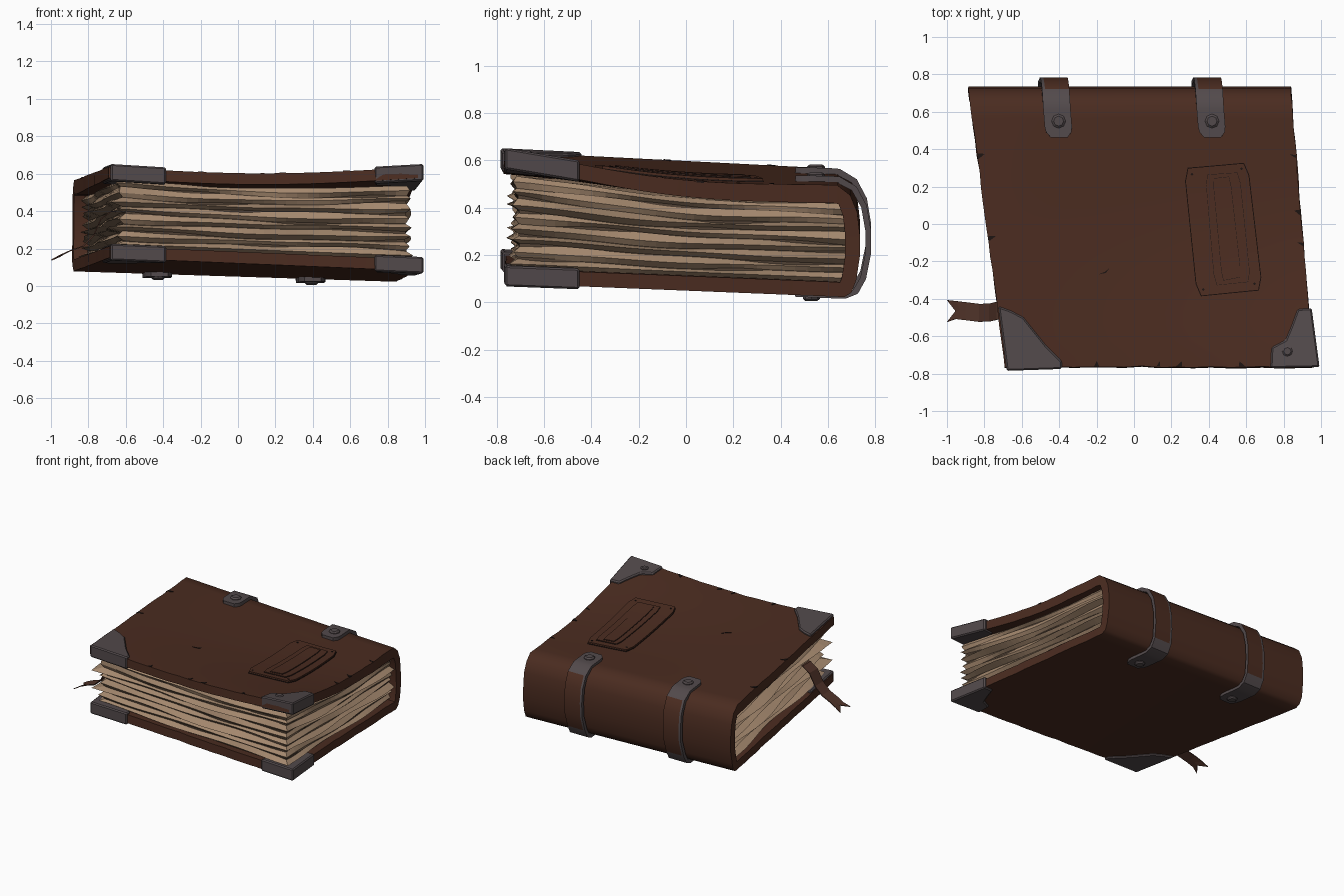
import bpy, bmesh, math, random
from math import sin, pi

if "Cube" in bpy.data.objects:
    bpy.data.objects.remove(bpy.data.objects["Cube"])
random.seed(4)

def material(name, r, g, b):
    m = bpy.data.materials.new(name)
    m.diffuse_color = (r, g, b, 1)
    m.use_nodes = True
    m.node_tree.nodes["Principled BSDF"].inputs["Base Color"].default_value = m.diffuse_color
    return m

LEATHER = material("brown leather", 0.070, 0.025, 0.0145)
METAL = material("grey metal", 0.085, 0.068, 0.071)
PAPER = material("tan paper", 0.37, 0.245, 0.155)
GAP = material("paper shadow", 0.085, 0.055, 0.036)
INK = material("dark line", 0.012, 0.007, 0.006)
RIBBON = material("ribbon brown", 0.080, 0.033, 0.022)

# --- overall shape: skewed outline, warped top surface, tilted bottom surface
Y0, THICK = -0.765, 0.062
def lerp(a, b, t): return a + (b - a) * t
def vv(y): return min(1, max(0, (y - Y0) / 1.49))
def xl(y): return lerp(-0.692, -0.89, vv(y))
def xr(y): return lerp(0.962, 0.842, vv(y))
def xat(u, y): return lerp(xl(y), xr(y), u)
def uat(x, y): return (x - xl(y)) / (xr(y) - xl(y))
def bil(u, v, fl, fr, bl, br): return lerp(lerp(fl, fr, u), lerp(bl, br, u), v)
def top_uv(u, v):
    w = min(1, max(0, u))
    return (bil(u, v, .637, .637, .56, .49) - .035 * sin(pi * w) * (1 - v)
            - .045 * w * max(0, sin(pi * v)) ** 1.5)
def ztop(x, y): return top_uv(uat(x, y), vv(y))
def zbot(x, y): return bil(uat(x, y), vv(y), .15, .08, .075, .02)
def top_thick(v): return lerp(.06, .08, v)

def finish(name, bm, mats, smooth=None, bevel=0):
    bmesh.ops.recalc_face_normals(bm, faces=bm.faces)
    me = bpy.data.meshes.new(name)
    bm.to_mesh(me); bm.free()
    for m in mats: me.materials.append(m)
    ob = bpy.data.objects.new(name, me)
    bpy.context.collection.objects.link(ob)
    if bevel:
        b = ob.modifiers.new("bevel", 'BEVEL')
        b.width, b.segments = bevel, 1
    if smooth:
        bpy.ops.object.select_all(action='DESELECT')
        ob.select_set(True)
        bpy.context.view_layer.objects.active = ob
        bpy.ops.object.shade_smooth_by_angle(angle=math.radians(smooth))
    return ob

def loft(name, rings, mats, matfn=None, ngon=False, **kw):
    """Skin closed rings of equal size and cap both ends."""
    bm = bmesh.new()
    vs = [[bm.verts.new(p) for p in r] for r in rings]
    n = len(vs[0])
    for k in range(len(vs) - 1):
        for i in range(n):
            j = (i + 1) % n
            f = bm.faces.new((vs[k][i], vs[k][j], vs[k + 1][j], vs[k + 1][i]))
            if matfn: f.material_index = matfn(k, i)
    for r in (vs[0], vs[-1]):
        if ngon: bm.faces.new(r)
        else:
            for i in range(n // 2 - 1):
                bm.faces.new((r[i], r[i + 1], r[n - 2 - i], r[n - 1 - i]))
    return finish(name, bm, mats, **kw)

# --- cover: C-shaped profile, swept across the book
ARC = [(.695, .91), (.724, .76), (.735, .56), (.735, .36), (.72, .15), (.70, .04)]
def path(u, y0, n):
    zt, zb = ztop(xat(u, .64), .64), zbot(xat(u, .67), .67)
    ys = [lerp(y0, .64, i / (n - 1)) for i in range(n)]
    yb = [lerp(.67, y0, i / (n - 1)) for i in range(n)]
    return ([(y, ztop(xat(u, y), y)) for y in ys] + [(y, lerp(zb, zt, f)) for y, f in ARC]
            + [(y, zbot(xat(u, y), y)) for y in yb])
def offset(pts, i, d):
    """Move a path point inward by d."""
    a, b = pts[max(i - 1, 0)], pts[min(i + 1, len(pts) - 1)]
    dy, dz = b[0] - a[0], b[1] - a[1]
    l = math.hypot(dy, dz)
    return pts[i][0] + d * dz / l, pts[i][1] - d * dy / l

rings, NU = [], 18
for k in range(NU + 1):
    u = k / NU
    p = path(u, Y0 + random.uniform(-.004, .006), 20)
    inner = [offset(p, i, top_thick(vv(p[i][0])) if i < 20 else THICK) for i in range(len(p))]
    nick = [random.uniform(0, .006) if k in (0, NU) else 0 for _ in p]
    s = 1 if k == 0 else -1
    out = [(xat(u, y) + s * d, y, z) for (y, z), d in zip(p, nick)]
    inn = [(xat(u, y) + s * d, y, z) for (y, z), d in zip(inner, nick)]
    rings.append(out + inn[::-1])
loft("cover", rings, [LEATHER], smooth=40)

# --- page block: ridged paper edges with thin tapering dark gaps
K, N = 8, 26
per = ([(i / N, 0) for i in range(N)] + [(1, i / N) for i in range(N)]
       + [(1 - i / 6, 1) for i in range(6)] + [(0, 1 - i / N) for i in range(N)])
def page_ring(s_fn, depth, seed):
    ring = []
    for i, (u, v) in enumerate(per):
        y = lerp(-.715, .675, v)
        d = depth * (1 + .5 * sin(i * .37 + seed * 2.1))
        s = min(1, max(0, s_fn(i)))
        x = lerp(xl(y) + .075, xr(y) - .055, u)
        lo = zbot(x, y) + THICK - .005
        hi = ztop(x, y) - top_thick(v) - .028 * u * (1 - v) ** 2
        if u == 0: x -= d * 1.5
        if u == 1: x += d
        if v == 0: y -= d
        ring.append((x, y, lerp(lo, hi, s)))
    return ring
rings = []
for k in range(K + 1):
    ph, ph2, fr = random.uniform(0, 6), random.uniform(0, 6), random.uniform(.2, .42)
    def wave(i, a=ph): return .02 * sin(i * .17 + a) + .008 * sin(i * .53 + 2 * a) if 0 < k < K else 0
    def wide(i, a=ph2, f=fr): return max(0.0025, .026 * sin(i * f + a) - .009)
    back = random.uniform(-.012, .004)
    if k: rings.append(page_ring(lambda i: k / K + wave(i) - wide(i), back, k))
    if k < K:
        rings.append(page_ring(lambda i: k / K + wave(i) + wide(i), back, k))
        rings.append(page_ring(lambda i: (k + .5) / K + .6 * wave(i), random.uniform(.012, .032), k + 5))
loft("pages", rings, [PAPER, GAP], lambda k, i: 1 if k % 3 == 2 else 0, ngon=True)

# --- plates that follow a cover surface
def prism(name, poly, zf, z0, z1, mat, bevel=0):
    loft(name, [[(x, y, zf(x, y) + z) for x, y in poly] for z in (z0, z1)],
         [mat], ngon=True, bevel=bevel)
def rivet(name, x, y, zf, z0, z1, r, sides=8):
    z = zf(x, y)
    loft(name, [[(x + q * r * math.cos(2 * pi * i / sides), y + q * r * math.sin(2 * pi * i / sides), z + h)
                 for i in range(sides)] for h, q in ((z0, 1), (lerp(z0, z1, .6), 1), (z1, .7))],
         [METAL], ngon=True)

# metal corner guards on both covers
LEFT = [(-.725, -.44), (-.655, -.465), (-.59, -.50), (-.47, -.65), (-.385, -.735), (-.385, -.775), (-.68, -.785)]
RIGHT = [(.95, -.45), (.875, -.455), (.84, -.55), (.81, -.62), (.735, -.66), (.73, -.77), (.992, -.765)]
for side, poly in (("left", LEFT), ("right", RIGHT)):
    prism("top_corner_" + side, poly, ztop, -THICK - .012, .016, METAL, .008)
    prism("bottom_corner_" + side, poly, zbot, -.012, THICK + .014, METAL, .008)
rivet("top_corner_rivet", .82, -.68, ztop, .01, .024, .028)

# raised title panel, nested plates outlined by dark seams
def quad_plate(name, c, lift, mat, grow=0, n=10):
    cx, cy = sum(p[0] for p in c) / 4, sum(p[1] for p in c) / 4
    q = [(x + math.copysign(grow, x - cx), y + math.copysign(grow, y - cy)) for x, y in c]
    rings = []
    for k in range(n + 1):
        t = k / n
        a = [lerp(q[0][j], q[3][j], t) for j in (0, 1)]
        b = [lerp(q[1][j], q[2][j], t) for j in (0, 1)]
        if k in (0, n):   # clipped corners
            a, b = [lerp(a[j], b[j], .06) for j in (0, 1)], [lerp(b[j], a[j], .06) for j in (0, 1)]
        pts = [(lerp(a[0], b[0], f), lerp(a[1], b[1], f)) for f in (0, .5, 1)]
        rings.append([(x, y, ztop(x, y) + lift) for x, y in pts]
                     + [(x, y, ztop(x, y) - .01) for x, y in pts[::-1]])
    loft(name, rings, [mat])
PANEL = [(.27, .295), (.605, .325), (.685, -.35), (.34, -.385)]
FRAME = [(.385, .26), (.56, .272), (.62, -.305), (.435, -.325)]
SLOT = [(.425, .24), (.51, .25), (.57, -.28), (.475, -.30)]
for i, (nm, c) in enumerate((("panel", PANEL), ("panel_frame", FRAME), ("panel_slot", SLOT))):
    quad_plate(nm + "_seam", c, (.005, .018, .023)[i], INK, .004)
    quad_plate(nm, c, (.015, .021, .026)[i], LEATHER, -.002)
for i, (x, y) in enumerate(((.31, .265), (.575, .295), (.645, -.32), (.37, -.35))):
    prism("panel_pin_%d" % i, [(x - .008, y), (x, y - .008), (x + .008, y), (x, y + .008)], ztop, .01, .018, INK)

# --- spine straps: metal ends and rims, leather middle
for side, xc in (("left", -.415), ("right", .405)):
    n = 7
    p = path(uat(xc, .6), .462, n)
    rings = []
    for i in range(len(p)):
        g = sin(pi * (i - n + 1) / 7) if n - 1 <= i <= n + 6 else 0
        e = min(i, len(p) - 1 - i)
        hw = (.045, .068)[e] if e < 2 else .073
        o, q = offset(p, i, -.022 - .026 * g), offset(p, i, .006 - .03 * g)
        x0 = xc + (.65 - p[i][0]) * .08 - (.02 if i > n + 3 else .003 * max(0, i - n))
        ws = (-1, -.78, .78, 1)
        rings.append([(x0 + w * hw, *o) for w in ws] + [(x0 + w * hw, *q) for w in ws[::-1]])
    loft("spine_strap_" + side, rings, [METAL, LEATHER],
         lambda k, i: 1 if n <= k <= n + 3 and i in (1, 2) else 0, smooth=35)
    rivet("strap_bolt_top_" + side, xc + .012, .55, ztop, .015, .036, .038)
    rivet("strap_bolt_bottom_" + side, xc - .012, .53, zbot, -.015, -.038, .036)

# --- ribbon bookmark with forked end
line = [(-.55, .40), (-.68, .40), (-.735, .36), (-.775, .27), (-.83, .215), (-.90, .19), (-.955, .165), (-1.0, .14)]
bm = bmesh.new()
rows = []
for k, (x, z) in enumerate(line):
    yc, w = -.468 + .008 * sin(k * 1.3), .048 + (.01 if k == 7 else 0)
    mid = {6: (-.93, .175), 7: (-.955, .16)}.get(k, (x, z))
    rows.append([bm.verts.new((x, yc - w, z)), bm.verts.new((mid[0], yc, mid[1])), bm.verts.new((x, yc + w, z))])
for a, b in zip(rows, rows[1:]):
    for i in (0, 1): bm.faces.new((a[i], a[i + 1], b[i + 1], b[i]))
rib = finish("ribbon_bookmark", bm, [RIBBON])
rib.modifiers.new("thickness", 'SOLIDIFY').thickness = .006

# --- worn nicks and a scratch on the cover
def nick(i, x, y, dx, dy):
    w = random.uniform(.008, .018)
    a = (0, w) if abs(dx) > abs(dy) else (w, 0)
    prism("edge_nick_%d" % i, [(x - a[0], y - a[1]), (x + a[0], y + a[1]), (x + dx, y + dy)],
          ztop, -.006, .003, INK)
for i, x in enumerate((-.2, .13, .24, .58)):
    nick(i, x, Y0 + .002, random.uniform(-.02, .02), .03)
for i, y in enumerate((.36, -.08)):
    nick(10 + i, xl(y) + .004, y, .04, .015)
for i, y in enumerate((.36, .06, -.11)):
    nick(20 + i, xr(y) - .004, y, -.035, .012)
prism("scratch", [(-.19, -.27), (-.15, -.262), (-.13, -.235), (-.155, -.255)], ztop, -.01, .003, INK)
